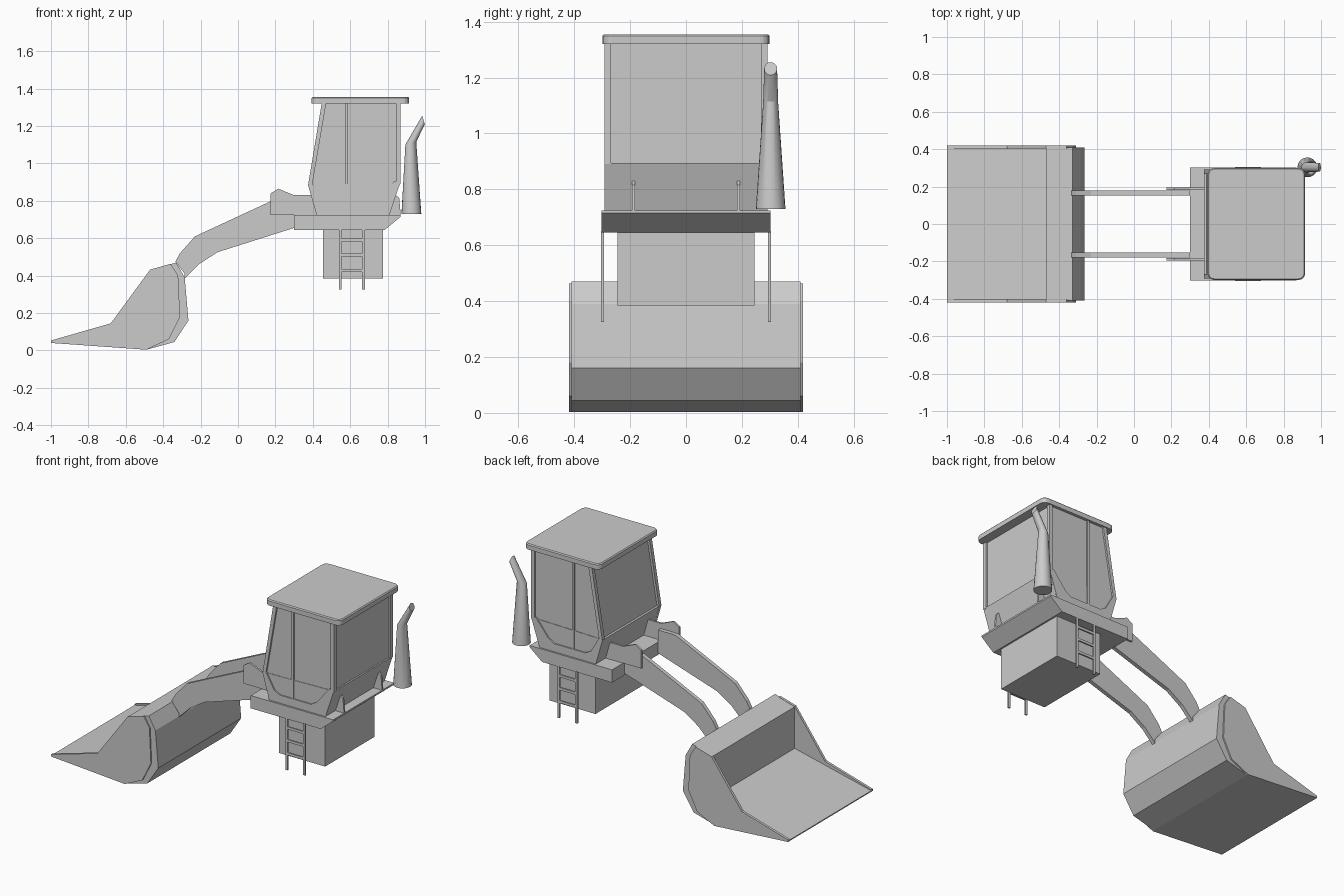
import bpy, bmesh, math

if "Cube" in bpy.data.objects:
    bpy.data.objects.remove(bpy.data.objects["Cube"])

grey = bpy.data.materials.new("plain grey")
grey.diffuse_color = (0.6, 0.6, 0.6, 1)
grey.use_nodes = True
grey.node_tree.nodes["Principled BSDF"].inputs["Base Color"].default_value = grey.diffuse_color


def finish(name, bm):
    bmesh.ops.recalc_face_normals(bm, faces=bm.faces)
    me = bpy.data.meshes.new(name)
    bm.to_mesh(me)
    bm.free()
    me.materials.append(grey)
    ob = bpy.data.objects.new(name, me)
    bpy.context.collection.objects.link(ob)
    return ob


def add_prism(bm, pts, y0, y1):
    a = [bm.verts.new((x, y0, z)) for x, z in pts]
    b = [bm.verts.new((x, y1, z)) for x, z in pts]
    bm.faces.new(a)
    bm.faces.new(b[::-1])
    for i in range(len(pts)):
        j = (i + 1) % len(pts)
        bm.faces.new((a[i], b[i], b[j], a[j]))


def prism(name, profiles, y0, y1, mirror=False):
    """Extrude x-z profiles along y, optionally on both sides."""
    bm = bmesh.new()
    for pts in profiles:
        add_prism(bm, pts, y0, y1)
        if mirror:
            add_prism(bm, pts, -y1, -y0)
    return finish(name, bm)


def rect(x0, x1, z0, z1):
    return [(x0, z0), (x1, z0), (x1, z1), (x0, z1)]


# bucket body with open scoop
prism("bucket", [[(-1, .047), (-.47, .17), (-.47, .43), (-.33, .47), (-.285, .39),
                  (-.265, .16), (-.34, .045), (-.49, .004), (-1, .04)]], -.41, .41)
# bucket cheek plates
prism("bucket_side_plate", [[(-1, .053), (-.68, .145), (-.47, .432), (-.36, .463), (-.32, .40),
                             (-.31, .18), (-.37, .06), (-.49, .004), (-1, .04)]],
      .403, .419, True)

# lifting arms
prism("lift_arm", [[(-.335, .475), (-.31, .52), (-.23, .61), (.18, .80), (.30, .80), (.30, .655),
                    (-.11, .525), (-.21, .46), (-.285, .385), (-.285, .41)]], .153, .178, True)
# brackets running back along the platform
prism("arm_bracket", [[(.175, .725), (.175, .84), (.215, .865), (.30, .83), (.845, .83),
                       (.862, .815), (.87, .725)]], .182, .194, True)

# platform and chassis
prism("platform", [[(.30, .725), (.87, .725), (.87, .715), (.785, .645), (.30, .645)]], -.303, .303)
prism("chassis_box", [rect(.455, .775, .385, .65)], -.245, .245)

# ladders
rails = [rect(x - .007, x + .007, .325, .65) for x in (.547, .671)]
rungs = [rect(.547, .671, z - .008, z + .008) for z in (.59, .51, .428)]
prism("ladder", rails + rungs, .294, .304, True)

# cab base, windows and frames
prism("cab_base", [[(.42, .725), (.375, .885), (.867, .895), (.81, .725)]], -.284, .284)
prism("cab_windows", [[(.388, .88), (.462, 1.325), (.857, 1.325), (.857, .88)]], -.281, .281)
prism("cab_lower_panel", [[(.42, .725), (.374, .885), (.394, .90), (.455, .795), (.495, .775),
                           (.71, .775), (.75, .80), (.835, .905), (.868, .90), (.81, .725)]],
      .27, .292, True)
prism("cab_corner_post", [[(.374, .88), (.448, 1.325), (.472, 1.325), (.396, .88)],
                          rect(.845, .868, .89, 1.325)], .268, .292, True)
prism("door_post", [rect(.573, .587, .775, 1.325)], .275, .290, True)

# roof slab with rounded corners
roof = prism("cab_roof", [rect(.393, .915, 1.32, 1.355)], -.299, .299)
bm = bmesh.new()
bm.from_mesh(roof.data)
corners = [e for e in bm.edges if abs(e.verts[0].co.z - e.verts[1].co.z) > .01]
bmesh.ops.bevel(bm, geom=corners, offset=.035, segments=4, profile=.5, affect='EDGES')
rim = [e for e in bm.edges if all(v.co.z > 1.35 for v in e.verts)]
bmesh.ops.bevel(bm, geom=rim, offset=.006, segments=1, affect='EDGES')
bm.to_mesh(roof.data)
bm.free()

# exhaust stack: centre (x, z), in-plane radius vector (x, z), radius in y
bm = bmesh.new()
N = 20
rings = []
for cx, cz, ux, uz, ry in ((.927, .73, .053, 0, .053), (.924, 1.108, .029, .007, .027),
                           (.992, 1.232, .007, -.023, .023)):
    rings.append([bm.verts.new((cx + ux * math.cos(t), .303 + ry * math.sin(t), cz + uz * math.cos(t)))
                  for t in (2 * math.pi * i / N for i in range(N))])
for lo, hi in zip(rings, rings[1:]):
    for i in range(N):
        j = (i + 1) % N
        bm.faces.new((lo[i], lo[j], hi[j], hi[i]))
bm.faces.new(rings[0])
bm.faces.new(rings[-1])
stack = finish("exhaust_stack", bm)
bpy.ops.object.select_all(action='DESELECT')
stack.select_set(True)
bpy.context.view_layer.objects.active = stack
bpy.ops.object.shade_smooth_by_angle(angle=math.radians(25))
